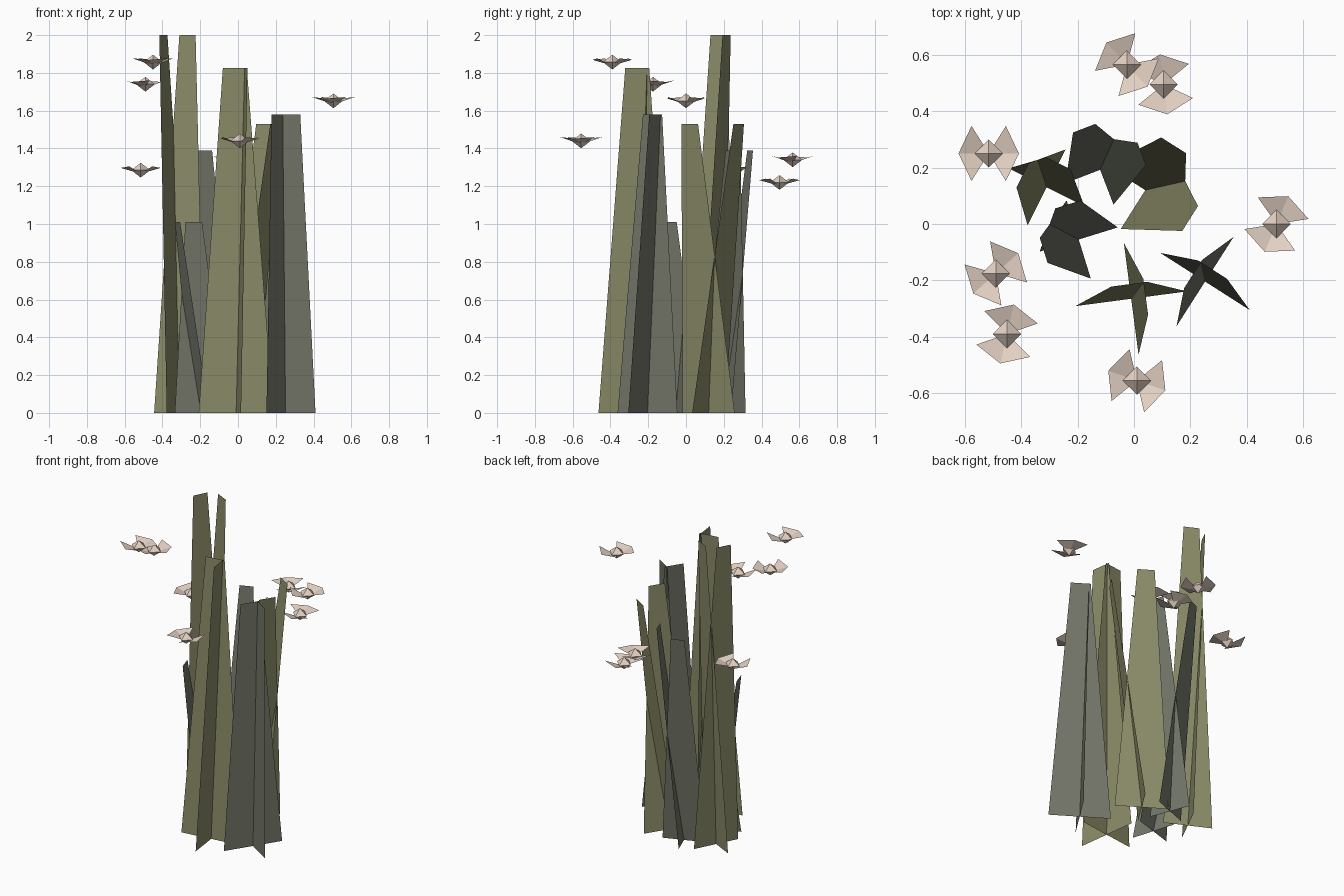
import bpy
from math import radians, cos, sin
from mathutils import Vector

if "Cube" in bpy.data.objects:
    bpy.data.objects.remove(bpy.data.objects["Cube"])


def material(name, rgb):
    m = bpy.data.materials.new(name)
    m.diffuse_color = (*rgb, 1)
    m.use_nodes = True
    m.node_tree.nodes["Principled BSDF"].inputs["Base Color"].default_value = m.diffuse_color
    return m


OLIVE = material("olive_stem", (0.26, 0.26, 0.14))
GREY = material("grey_stem", (0.17, 0.18, 0.14))
CREAM = material("cream", (0.78, 0.64, 0.55))


def mesh_object(name, verts, faces, mat):
    me = bpy.data.meshes.new(name)
    me.from_pydata([tuple(v) for v in verts], [], faces)
    me.materials.append(mat)
    me.update()
    ob = bpy.data.objects.new(name, me)
    bpy.context.collection.objects.link(ob)
    return ob


# Stem clump: two crossed tapering blades, each leaning along its own normal
def clump(name, x, y, angle, half, lean, height, mat, taper=0.32):
    verts, faces = [], []
    for turn in (0, 90):
        a = radians(angle + turn)
        along = Vector((cos(a), sin(a), 0)) * half
        base = Vector((x, y, 0))
        top = base + Vector((-sin(a) * lean, cos(a) * lean, height))
        n = len(verts)
        verts += [base - along, base + along,
                  top + along * taper, top - along * taper]
        faces.append((n, n + 1, n + 2, n + 3))
    mesh_object(name, verts, faces, mat)


clumps = [
    (0.252, -0.204, -32.6, 0.188, 0.050, 1.58, GREY),
    (-0.010, -0.265, -82.5, 0.200, 0.052, 1.825, OLIVE),
    (-0.310, 0.130, -26.6, 0.150, 0.095, 2.00, OLIVE),
    (-0.196, -0.055, 17.2, 0.145, 0.130, 1.01, GREY),
    (-0.120, 0.192, -69.0, 0.132, 0.158, 1.39, GREY),
    (0.040, 0.120, -122.3, 0.163, 0.188, 1.53, OLIVE),
]
for i, c in enumerate(clumps):
    clump(f"stem_clump_{i + 1}", *c)


# Flyer: diamond body with a pair of folded wings
def flyer(i, x, y, z, angle):
    c = Vector((x, y, z))
    r, h = 0.05, 0.039
    body = [c + Vector(v) for v in
            ((r, 0, 0), (0, r, 0), (-r, 0, 0), (0, -r, 0), (0, 0, h), (0, 0, -h))]
    faces = []
    for k in range(4):
        j = (k + 1) % 4
        faces += [(k, j, 4), (j, k, 5)]
    mesh_object(f"flyer_body_{i}", body, faces, CREAM)

    verts, faces = [], []
    for side in (0, 180):
        n = len(verts)
        verts.append(c + Vector((0, 0, -0.018)))
        for da, rad, dz in ((-58, 0.115, 0.02), (0, 0.107, 0.012), (58, 0.115, 0.02)):
            a = radians(angle + side + da)
            verts.append(c + Vector((rad * cos(a), rad * sin(a), dz)))
        faces += [(n, n + 1, n + 2), (n, n + 2, n + 3)]
    mesh_object(f"flyer_wings_{i}", verts, faces, CREAM)


flyers = [
    (-0.025, 0.565, 1.34, -47), (0.105, 0.495, 1.22, -83),
    (-0.515, 0.25, 1.285, 0), (-0.49, -0.175, 1.74, 42),
    (-0.45, -0.39, 1.857, 77), (0.01, -0.555, 1.44, -19),
    (0.505, 0.0, 1.652, 67),
]
for i, f in enumerate(flyers):
    flyer(i + 1, *f)
